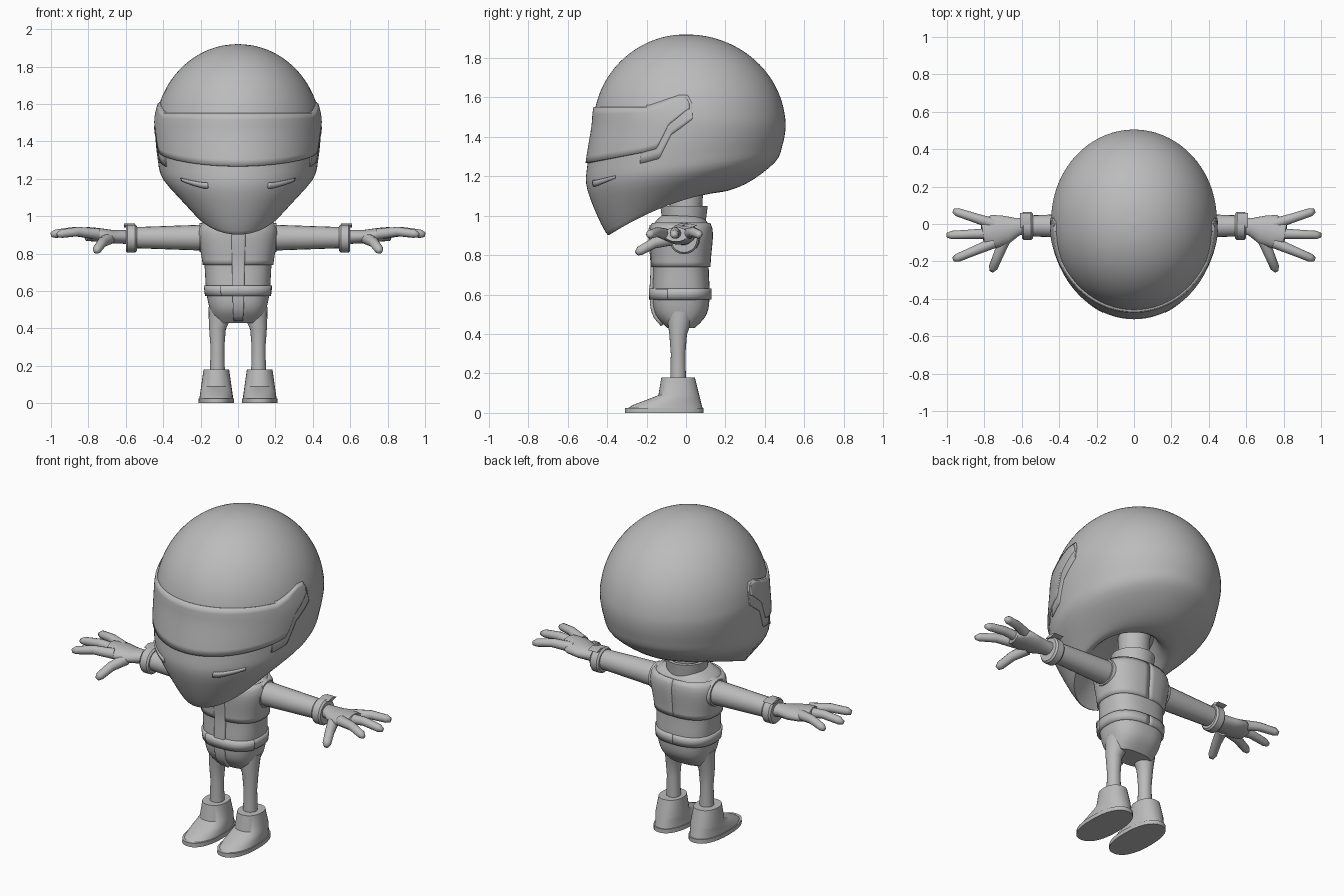
import bpy, bmesh, math
from mathutils import Vector

if "Cube" in bpy.data.objects:
    bpy.data.objects.remove(bpy.data.objects["Cube"], do_unlink=True)

grey = bpy.data.materials.new("plain grey")
grey.use_nodes = True
grey.diffuse_color = (.5, .5, .5, 1)
grey.node_tree.nodes["Principled BSDF"].inputs["Base Color"].default_value = grey.diffuse_color


def make(name, rows, closed=True, caps=True, mirror=False, thick=0, angle=40):
    """Skin rows of points into an object."""
    bm = bmesh.new()
    grid = [[bm.verts.new(point) for point in row] for row in rows]
    count = len(grid[0])
    for lower, upper in zip(grid, grid[1:]):
        for i in range(count if closed else count - 1):
            j = (i + 1) % count
            bm.faces.new((lower[i], lower[j], upper[j], upper[i]))
    if caps:
        bm.faces.new(grid[0])
        bm.faces.new(grid[-1])
    bmesh.ops.recalc_face_normals(bm, faces=bm.faces)
    mesh = bpy.data.meshes.new(name)
    bm.to_mesh(mesh)
    bm.free()
    mesh.materials.append(grey)
    obj = bpy.data.objects.new(name, mesh)
    bpy.context.collection.objects.link(obj)
    bpy.ops.object.select_all(action='DESELECT')
    obj.select_set(True)
    bpy.context.view_layer.objects.active = obj
    bpy.ops.object.shade_smooth_by_angle(angle=math.radians(angle))
    if thick:
        solid = obj.modifiers.new("thickness", 'SOLIDIFY')
        solid.thickness, solid.offset = thick, 0
    if mirror:
        obj.modifiers.new("mirror", 'MIRROR')


def spline(rings, s):
    """Smooth blend between neighbouring rings."""
    i = max(0, min(int(s), len(rings) - 2))
    t = s - i
    near = [rings[max(0, min(k, len(rings) - 1))] for k in range(i - 1, i + 3)]
    return [b + t / 2 * (c - a + t * (2 * a - 5 * b + 4 * c - d + t * (3 * (b - c) + d - a)))
            for a, b, c, d in zip(*near)]


def surf(rings, turn, s, e=2, cx=0):
    """Point on a loft; a ring is front y, front z, back y, back z, half width, bow."""
    front, front_z, back, back_z, width, bow = spline(rings, s)
    power = lambda v: math.copysign(abs(v) ** (2 / e), v)
    f = (1 - power(math.cos(turn))) / 2
    return Vector((cx + width * power(math.sin(turn)), front + (back - front) * f,
                   front_z + (back_z - front_z) * f + 4 * bow * f * (1 - f)))


def loft(name, rings, e=2, cx=0, steps=4, sides=56, **options):
    turns = [math.tau * i / sides for i in range(sides)]
    make(name, [[surf(rings, turn, k / steps, e, cx) for turn in turns]
                for k in range((len(rings) - 1) * steps + 1)], **options)


def interp(line, v):
    for (a, p), (b, q) in zip(line, line[1:]):
        if v <= b:
            return p + (q - p) * max(0, (v - a) / (b - a))
    return line[-1][1]


def patch(name, rings, turns, low, high, thick, e=2, start=0, mid=2, cols=60, rows=8, **options):
    """Plate lying on a loft between two edge lines given as (y, z) points."""
    points = []
    for k in range(rows + 1):
        row = []
        for i in range(cols + 1):
            turn = turns[0] + (turns[1] - turns[0]) * i / cols
            y = surf(rings, turn, mid, e).y
            z = interp(low, y) + (interp(high, y) - interp(low, y)) * k / rows
            below, above = start, len(rings) - 1
            for _ in range(24):
                middle = (below + above) / 2
                if surf(rings, turn, middle, e).z < z:
                    below = middle
                else:
                    above = middle
            row.append(surf(rings, turn, below, e))
        points.append(row)
    make(name, points, closed=False, caps=False, thick=thick, **options)


def tube(name, path, flat=1, ref=(0, 0, 1), sides=20, **options):
    """Mirrored tube through (x, y, z, radius) points, no thicker than flat."""
    rows = []
    for i, (*place, radius) in enumerate(path):
        ahead, behind = path[min(i + 1, len(path) - 1)], path[max(i - 1, 0)]
        along = Vector(ahead[:3]) - Vector(behind[:3])
        side = along.cross(Vector(ref)).normalized() * radius
        up = side.cross(along).normalized() * min(radius, flat)
        turns = [math.tau * k / sides for k in range(sides)]
        rows.append([Vector(place) + side * math.cos(a) + up * math.sin(a) for a in turns])
    make(name, rows, mirror=True, **options)


def level(y, *rings):
    """Flat rings around y from height, half width and optional half depth."""
    depths = [(z, width, (depth or [width])[0]) for z, width, *depth in rings]
    return [(y - depth, z, y + depth, z, width, 0) for z, width, depth in depths]


# Helmet shell: inner cavity, lip and jaw, then an elliptic dome
helmet = [(-.26, 1.1, .1, 1.2, .14, 0), (-.37, .93, .15, 1.12, .22, .03),
          (-.41, .92, .3, 1.16, .27, .04), (-.5, 1.13, .45, 1.27, .4, 0),
          (-.5, 1.26, .49, 1.36, .43, 0)]
for i in range(10):
    c, s = math.cos(i * math.pi / 18.1), math.sin(i * math.pi / 18.1)
    z = 1.45 + .47 * s
    helmet.append((-.47 * c, z, .505 * c, z, .443 * c, 0))
loft("helmet_shell", helmet, sides=72, angle=50)

# Visor, its side hinge plates and the cheek vents
visor_low = [(-.5, 1.26), (-.2, 1.32), (-.13, 1.34), (-.09, 1.46), (.01, 1.54)]
visor_high = [(-.2, 1.55), (-.05, 1.6), (0, 1.6), (.02, 1.56)]
hinge_low = [(y + .02, z - .05) for y, z in visor_low]
hinge_high = [(y + .01, z + .01) for y, z in visor_high]
patch("visor", helmet, (-1.57, 1.57), visor_low, visor_high, .02, start=2, mid=5, cols=140)
patch("hinge_plates", helmet, (1.1, 1.6), hinge_low, hinge_high, .01, start=2, mid=5, mirror=True)
patch("cheek_vents", helmet, (.4, .8), [(-.45, 1.15), (-.33, 1.2)], [(-.45, 1.18), (-.33, 1.21)],
      .014, start=2, mid=3, cols=16, rows=2, mirror=True)

# Body suit with jacket, belt and front placket
body = level(-.025, (.43, .12, .07), (.5, .15, .13), (.6, .17, .145), (.75, .18, .14),
             (.93, .2, .15), (1, .11, .1))
loft("body_suit", body, e=2.5)


def band(name, turns, low, high, thick, **options):
    patch(name, body, turns, [(0, low)], [(0, high)], thick, e=2.5, **options)


around = (-math.pi, math.pi)
band("jacket", around, .74, .96, .02)
band("belt", around, .575, .63, .02, rows=2)
band("belt_flap", (-.45, 1.2), .575, .63, .035, rows=2)
band("placket", (-.11, .13), .45, .95, .03, cols=6, rows=24)

# Neck and collar
loft("neck", level(0, (.98, .08), (1.2, .09)))
loft("collar", level(-.01, (.97, .11), (1.05, .12), (1.05, .1), (1, .09)), steps=1)

# Arms, shoulder bands and wrist straps
tube("arms", [(.12, -.01, .885, .07), (.22, -.01, .885, .068), (.56, -.01, .885, .056)])
tube("shoulder_bands", [(.14, -.01, .885, .09), (.205, -.01, .885, .077)])
tube("wrist_straps", [(.54, -.01, .88, .066), (.55, -.01, .88, .075),
                      (.59, -.01, .88, .075), (.6, -.01, .88, .066)])
tube("strap_tabs", [(.55, .02, .95, .04), (.61, .02, .95, .04)], flat=.01, sides=4)

# Hands: palm, three fanned fingers and a thumb
tube("palms", [(.56, -.01, .885, .045), (.62, -.015, .89, .046), (.68, -.03, .89, .075),
               (.75, -.04, .9, .09), (.81, -.05, .905, .06)], flat=.037, angle=80)


def digit(name, base, tip, radius):
    base, tip = Vector(base), Vector(tip)
    path = []
    for t, size in ((0, 1.2), (.5, 1), (.9, .9), (1, .5)):
        lift = Vector((0, 0, .06 * t * (1 - t)))
        path.append((*(base.lerp(tip, t) + lift), radius * size))
    tube(name, path, sides=12, angle=80)


for k, name in ((-1, "front"), (0, "middle"), (1, "back")):
    digit(name + "_fingers", (.75, .05 * k - .05, .905), (1 - .035 * abs(k), .13 * k - .06, .9), .025)
digit("thumbs", (.69, -.08, .88), (.76, -.25, .81), .027)

# Legs
tube("legs", [(.09, -.03, .5, .07), (.11, -.04, .4, .045), (.11, -.04, .3, .037),
              (.11, -.04, .15, .04)], ref=(0, 1, 0), angle=80)

# Boots taper upward from flat soles
loft("soles", level(-.11, (0, .096, .2), (.024, .095, .2)),
     e=2.3, cx=.116, steps=1, sides=32, mirror=True)
boots = [(toe, z, .09 - z / 4, z, .094 - z / 7, 0)
         for z, toe in ((.02, -.3), (.04, -.27), (.07, -.19), (.09, -.14), (.18, -.125))]
loft("boots", boots, e=2.2, cx=.116, steps=1, sides=32, mirror=True, angle=45)
